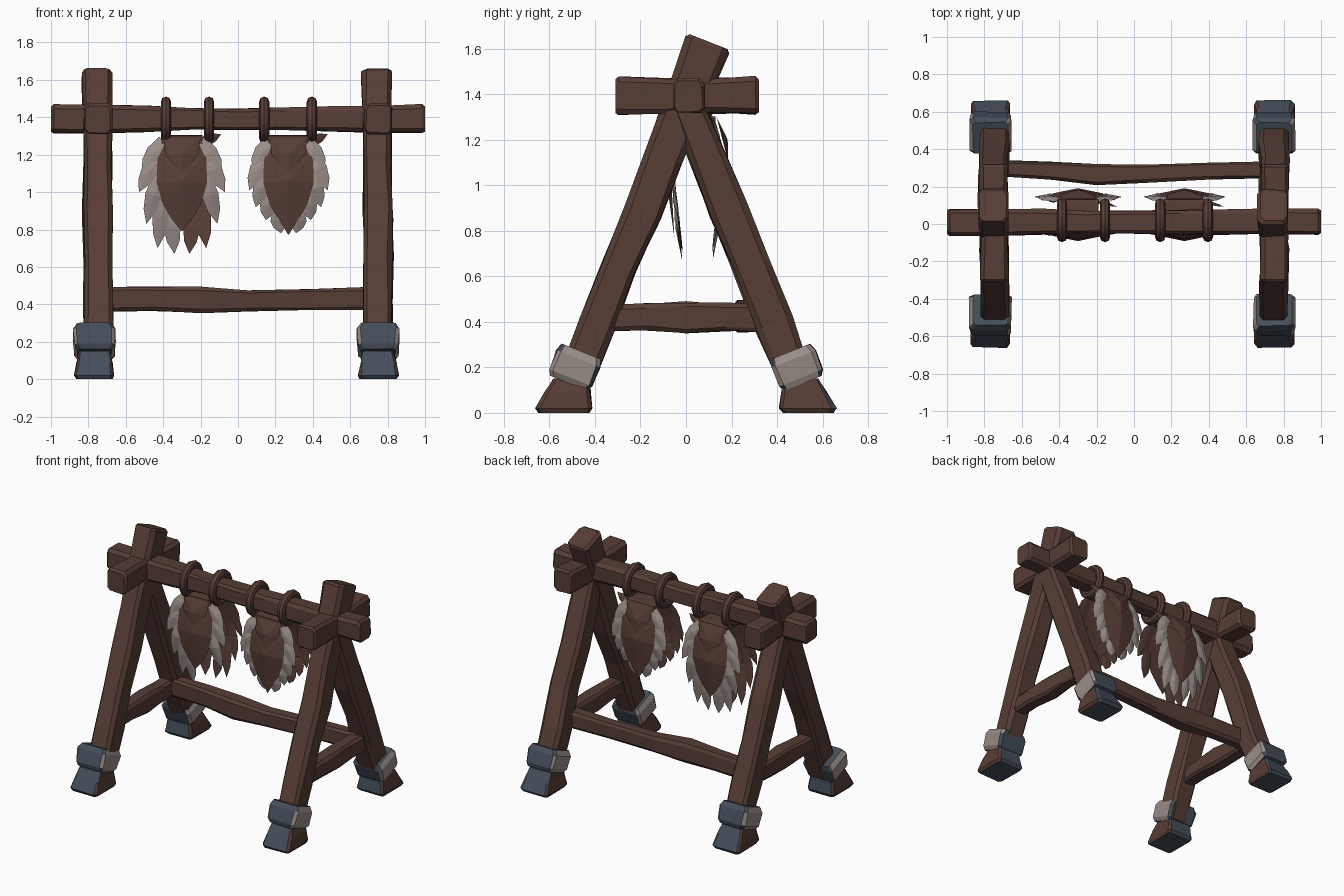
import bpy, bmesh, random
from mathutils import Vector

random.seed(4)
if "Cube" in bpy.data.objects:
    bpy.data.objects.remove(bpy.data.objects["Cube"])


def material(name, rgb):
    m = bpy.data.materials.new(name)
    m.use_nodes = True
    m.diffuse_color = (*rgb, 1)
    m.node_tree.nodes["Principled BSDF"].inputs["Base Color"].default_value = (*rgb, 1)
    return m


WOOD = material("brown wood", (0.095, 0.047, 0.036))
SLATE = material("slate blue", (0.058, 0.075, 0.1))
PALE = material("pale grey", (0.32, 0.27, 0.25))
X, Y, Z = Vector((1, 0, 0)), Vector((0, 1, 0)), Vector((0, 0, 1))


def finish(name, bm, mats, rule=None):
    """Turn a bmesh into an object, colouring faces by a rule."""
    bmesh.ops.recalc_face_normals(bm, faces=bm.faces)
    bm.normal_update()
    if rule:
        for f in bm.faces:
            f.material_index = rule(f)
    me = bpy.data.meshes.new(name)
    bm.to_mesh(me)
    bm.free()
    for m in mats:
        me.materials.append(m)
    ob = bpy.data.objects.new(name, me)
    bpy.context.collection.objects.link(ob)
    return ob


def loft(name, sections, u, v, mats, rule=None, chamfer=0.14, jitter=0.0):
    """Skin chamfered rectangles (centre, width along u, depth along v)."""
    bm = bmesh.new()
    k = 1 - 2 * chamfer
    shape = [(1, k), (k, 1), (-k, 1), (-1, k), (-1, -k), (-k, -1), (k, -1), (1, -k)]
    rings = []
    for c, w, d in sections:
        rings.append([bm.verts.new(Vector(c) + u * (a * w / 2 + random.uniform(-jitter, jitter))
                                   + v * (b * d / 2 + random.uniform(-jitter, jitter)))
                      for a, b in shape])
    for r, s in zip(rings, rings[1:]):
        for i in range(8):
            j = (i + 1) % 8
            bm.faces.new((r[i], r[j], s[j], s[i]))
    bm.faces.new(rings[0])
    bm.faces.new(rings[-1])
    return finish(name, bm, mats, rule)


def beam(name, a, b, u, sizes, sway=0.0):
    """Rough hewn timber from a to b; sizes are (width, depth) along it."""
    a, b = Vector(a), Vector(b)
    axis = (b - a).normalized()
    v = axis.cross(u).normalized()
    n = len(sizes) - 1
    sec = [(a, sizes[0][0] * 0.88, sizes[0][1] * 0.88)]
    for i, (w, d) in enumerate(sizes):
        t = 0.015 / (b - a).length + i / n * (1 - 0.03 / (b - a).length)
        off = v * random.uniform(-sway, sway) + u * random.uniform(-sway, sway)
        sec.append((a.lerp(b, t) + off, w, d))
    sec.append((b, sizes[-1][0] * 0.88, sizes[-1][1] * 0.88))
    return loft(name, sec, u, v, [WOOD], jitter=0.004)


# Trestle ends
def wrap_rule(f):
    return 1 if abs(f.normal.x) > 0.6 else 0


for side, sx in (("left", 1), ("right", -1)):
    cx = 0.75 * sx
    beam(f"{side}_front_leg", (cx, -0.49, 0.13), (cx - 0.005, 0.1, 1.63), X,
         [(0.15, 0.15), (0.155, 0.16), (0.15, 0.15), (0.155, 0.165), (0.145, 0.17),
          (0.155, 0.18), (0.16, 0.2)], 0.006)
    beam(f"{side}_back_leg", (cx, 0.49, 0.13), (cx, -0.02, 1.4), X,
         [(0.15, 0.15), (0.16, 0.165), (0.15, 0.16), (0.155, 0.17), (0.15, 0.15),
          (0.14, 0.14)], 0.006)
    beam(f"{side}_top_crosspiece", (cx, -0.31, 1.39), (cx, 0.32, 1.395), X,
         [(0.15, 0.165), (0.145, 0.15), (0.145, 0.15), (0.15, 0.165)], 0.004)
    beam(f"{side}_lower_brace", (cx, -0.36, 0.42), (cx, 0.36, 0.42), X,
         [(0.1, 0.11), (0.105, 0.115), (0.11, 0.135), (0.1, 0.12), (0.1, 0.12)], 0.004)

    for end, sy in (("front", -1), ("back", 1)):
        axis = Vector((0, -0.37 * sy, 0.93)).normalized()
        across = axis.cross(X)
        mid = Vector((0.75 * sx if sx > 0 else -0.768, 0.487 * sy, 0.2))
        # Cloth wrap around the ankle
        loft(f"{side}_{end}_wrap",
             [(mid + axis * t, w, d) for t, w, d in
              ((-0.075, 0.18, 0.17), (-0.05, 0.215, 0.2), (0.04, 0.225, 0.205), (0.075, 0.19, 0.18))],
             X, across, [SLATE, PALE], wrap_rule, 0.08, 0.004)
        # Flared foot with plated front, back and sole
        loft(f"{side}_{end}_foot",
             [(Vector((mid.x, y * sy, z)), w, d) for y, z, w, d in
              ((0.535, 0.0, 0.195, 0.22), (0.535, 0.02, 0.215, 0.25),
               (0.52, 0.09, 0.19, 0.2), (0.5, 0.15, 0.165, 0.16))],
             X, Y, [SLATE, WOOD], wrap_rule, 0.07, 0.004)

# Long rails
beam("hanging_rail", (-1, 0.01, 1.39), (1, 0.01, 1.39), Y,
     [(0.14, 0.15), (0.14, 0.15), (0.135, 0.14), (0.12, 0.12), (0.125, 0.115),
      (0.13, 0.12), (0.13, 0.13), (0.135, 0.14), (0.14, 0.15)], 0.003)
loft("back_lower_rail",
     [((x, y, z), d, h) for x, y, z, d, h in
      ((-0.75, 0.3, 0.43, 0.08, 0.13), (-0.45, 0.285, 0.43, 0.09, 0.13),
       (-0.2, 0.265, 0.425, 0.11, 0.14), (0.05, 0.27, 0.42, 0.1, 0.11),
       (0.4, 0.285, 0.425, 0.09, 0.115), (0.75, 0.29, 0.43, 0.09, 0.125))],
     Y, Z, [WOOD], jitter=0.004)

# Hanging loops
for i, x in enumerate((-0.385, -0.155, 0.14, 0.395)):
    bpy.ops.mesh.primitive_torus_add(major_segments=14, minor_segments=8, major_radius=0.092,
                                     minor_radius=0.028, location=(x, 0.02, 1.385),
                                     rotation=(0, 1.5708, 0))
    loop = bpy.context.object
    loop.name = f"hanging_loop_{i + 1}"
    loop.scale.x = 1.05
    loop.data.materials.append(WOOD)
    bpy.ops.object.shade_smooth_by_angle()


# Hides: a folded skin with a fringe of feathers on each face
def bulge(z):
    """Distance of the skin from the fold plane at height z."""
    return 0.115 - 0.5 * (z - 1.0) ** 2 if z > 1 else 0.115 - 0.13 * (1 - z)


def plate(name, outline, ridge, cx, sy, lift, front_mat):
    """Thin ridged plate: outline of (s, z) points around a ridge point."""
    bm = bmesh.new()

    def vert(s, z, o):
        return bm.verts.new((cx + s, 0.05 + sy * (bulge(z) + o - 0.12 * abs(s)), z))
    rim = [vert(s, z, lift) for s, z in outline]
    top, under = vert(*ridge, lift + 0.012), vert(*ridge, lift - 0.006)
    for p, q in zip(rim, rim[1:] + rim[:1]):
        bm.faces.new((p, q, top))
        bm.faces.new((q, p, under))
    finish(name, bm, [WOOD, front_mat], lambda f: int(f.normal.y * sy > 0))


def feather(name, base, tip, half, cx, sy, lift, mat):
    b, t = Vector(base), Vector(tip)
    side = Vector((b.y - t.y, t.x - b.x)).normalized() * half
    m, n = b.lerp(t, 0.4), b.lerp(t, 0.72)
    plate(name, [b + side * 0.6, m + side, n + side * 0.75, t, n - side * 0.75, m - side,
                 b - side * 0.6], m, cx, sy, lift, mat)


BASES = [(0.1, 1.28), (0.13, 1.2), (0.125, 1.09), (0.1, 0.98), (0.06, 0.9)]
POINTED = [(0.195, 1.12), (0.21, 1.01), (0.175, 0.92), (0.12, 0.85), (0.04, 0.78)]
RAGGED = [(0.215, 1.11), (0.23, 1.0), (0.19, 0.83), (0.13, 0.7), (0.04, 0.67)]

for hide, cx, tips, low in (("large", -0.3, RAGGED, 0.79), ("small", 0.27, POINTED, 0.77)):
    for face, sy in (("front", -1), ("back", 1)):
        tag = f"{hide}_hide_{face}"
        half = [(0.1, 1.3), (0.13, 1.2), (0.135, 1.05), (0.1, 0.93), (0.05, 0.85)]
        outline = half + [(0, low)] + [(-s, z) for s, z in reversed(half)]
        plate(f"{tag}_skin", outline, (0, 1.06), cx, sy, 0.016, WOOD)
        plate(f"{tag}_collar", [(0.1, 1.3), (0.09, 1.2), (0, 1.1), (-0.09, 1.2), (-0.1, 1.3)],
              (0, 1.2), cx, sy, 0.026, WOOD)
        for s in (-1, 1):
            for i, (b, t) in enumerate(zip(BASES, tips)):
                if hide == "large" and face == "front" and s > 0 and i > 2:
                    continue
                feather(f"{tag}_feather_{'left' if s > 0 else 'right'}_{i + 1}",
                        (b[0] * s, b[1]), (t[0] * s, t[1]), 0.045, cx, sy, 0.012 - 0.003 * i, PALE)
        if face == "back":
            feather(f"{tag}_corner_tuft", (0.08, 1.25), (0.21, 1.31), 0.03, cx, sy, 0.0, WOOD)
    # Fold of skin passing under the rail
    loft(f"{hide}_hide_fold", [((cx - 0.11, 0.045, 1.29), 0.17, 0.03),
                               ((cx + 0.11, 0.045, 1.29), 0.17, 0.03)], Y, Z, [WOOD])
